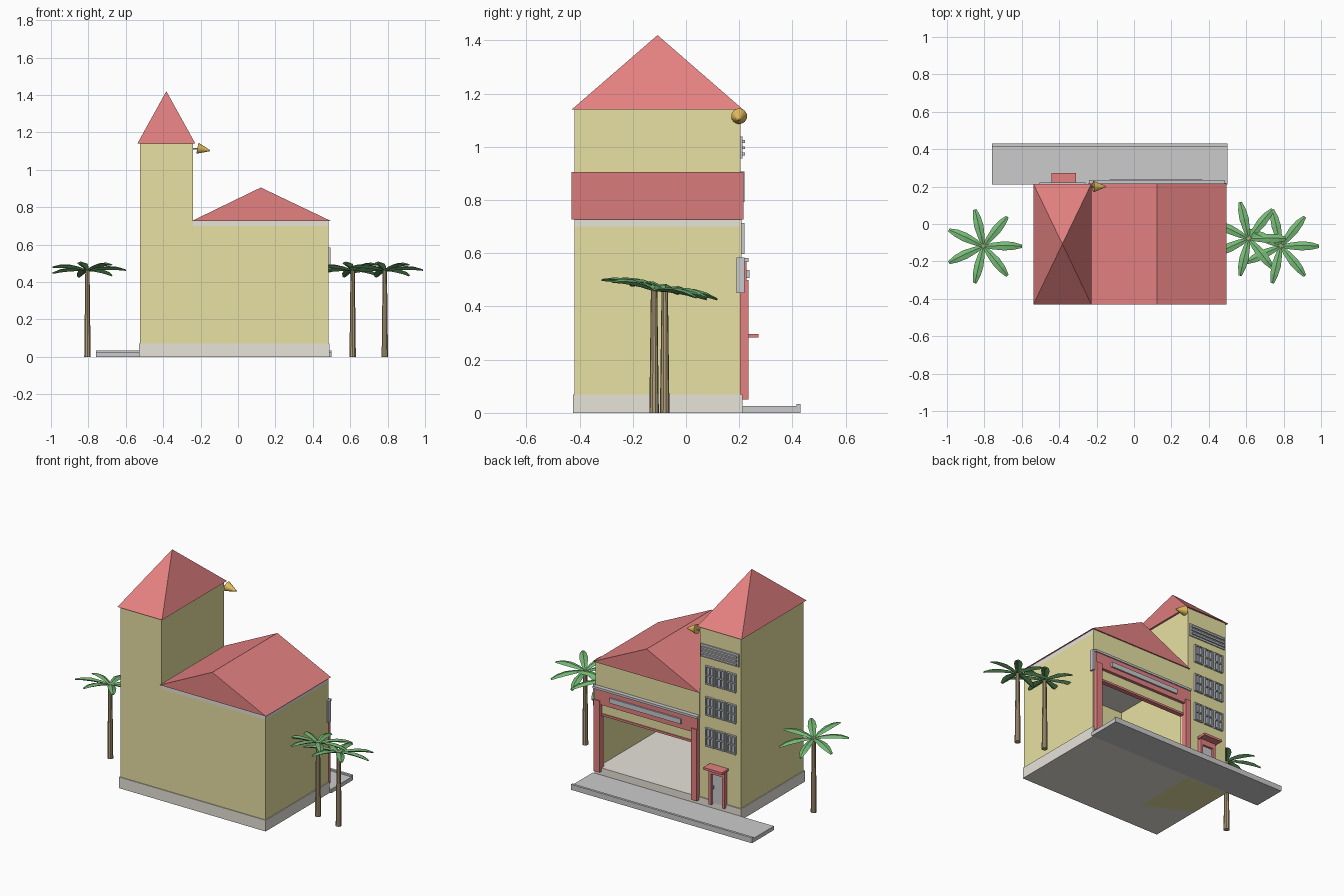
import bpy, bmesh, math
from mathutils import Vector, Matrix

if "Cube" in bpy.data.objects:
    bpy.data.objects.remove(bpy.data.objects["Cube"])


def material(name, rgb):
    m = bpy.data.materials.new(name)
    m.diffuse_color = (*rgb, 1)
    m.use_nodes = True
    m.node_tree.nodes["Principled BSDF"].inputs["Base Color"].default_value = m.diffuse_color
    return m


YELLOW = material("yellow_plaster", (0.80, 0.75, 0.36))
RED = material("red_paint", (0.78, 0.22, 0.22))
CREAM = material("cream_stone", (0.80, 0.77, 0.70))
CONCRETE = material("concrete", (0.62, 0.61, 0.60))
FRAME = material("window_frame", (0.58, 0.59, 0.61))
GLASS = material("glass", (0.45, 0.52, 0.60))
ORANGE = material("orange_horn", (0.85, 0.55, 0.12))
BARK = material("bark", (0.45, 0.35, 0.20))
LEAF = material("leaf", (0.18, 0.48, 0.18))


def mesh_object(name, bm, mat):
    bmesh.ops.recalc_face_normals(bm, faces=bm.faces)
    me = bpy.data.meshes.new(name)
    bm.to_mesh(me)
    bm.free()
    me.materials.append(mat)
    ob = bpy.data.objects.new(name, me)
    bpy.context.collection.objects.link(ob)
    return ob


def boxes(name, mat, *bounds):
    """One object from boxes given as x0, x1, y0, y1, z0, z1."""
    bm = bmesh.new()
    for x0, x1, y0, y1, z0, z1 in bounds:
        mid = Vector(((x0 + x1) / 2, (y0 + y1) / 2, (z0 + z1) / 2))
        mat4 = Matrix.Translation(mid) @ Matrix.Diagonal((x1 - x0, y1 - y0, z1 - z0, 1))
        bmesh.ops.create_cube(bm, size=1, matrix=mat4)
    return mesh_object(name, bm, mat)


def hull(name, mat, points):
    bm = bmesh.new()
    for p in points:
        bm.verts.new(p)
    bmesh.ops.convex_hull(bm, input=bm.verts)
    bmesh.ops.dissolve_limit(bm, angle_limit=0.01, verts=bm.verts, edges=bm.edges)
    return mesh_object(name, bm, mat)


def tapered(name, mat, a, b, r0, r1, sides):
    a, b = Vector(a), Vector(b)
    d = b - a
    bm = bmesh.new()
    rot = d.to_track_quat('Z', 'Y').to_matrix().to_4x4()
    bmesh.ops.create_cone(bm, cap_ends=True, segments=sides, radius1=r0, radius2=r1,
                          depth=d.length, matrix=Matrix.Translation((a + b) / 2) @ rot)
    return mesh_object(name, bm, mat)


# Building shell: solid tower, hollow hall with one large opening
Y0, Y1 = -0.42, 0.205
boxes("tower", YELLOW, (-0.525, -0.24, Y0, Y1, 0, 1.14))
boxes("hall_walls", YELLOW,
      (0.465, 0.485, Y0, Y1, 0.07, 0.70),
      (-0.24, 0.465, Y0, Y0 + 0.02, 0.07, 0.70),
      (-0.24, -0.20, Y1 - 0.02, Y1, 0.07, 0.70),
      (0.44, 0.465, Y1 - 0.02, Y1, 0.07, 0.70),
      (-0.20, 0.44, Y1 - 0.02, Y1 + 0.004, 0.41, 0.70))
boxes("hall_cornice", CREAM, (-0.24, 0.485, Y0, Y1, 0.70, 0.73))
boxes("plinth", CREAM, (-0.53, 0.49, -0.425, 0.212, 0, 0.07))
boxes("gable_front", YELLOW, (-0.24, 0.485, Y1, Y1 + 0.004, 0.58, 0.73))

# Roofs
hull("hall_roof", RED, [(x, y, z) for y in (-0.43, 0.217)
                        for x, z in ((-0.245, 0.727), (0.495, 0.727), (0.122, 0.905))])
hull("tower_roof", RED, [(x, y, 1.14) for x in (-0.538, -0.228) for y in (-0.43, 0.215)]
     + [(-0.383, -0.107, 1.42)])

# Driveway with raised outer kerb
boxes("driveway", CONCRETE, (-0.76, 0.50, 0.212, 0.43, 0, 0.025))
boxes("kerb", CONCRETE, (-0.76, 0.50, 0.415, 0.43, 0.025, 0.034))

# Bay frame, header and blank sign panel
boxes("bay_frame", RED,
      (-0.238, -0.198, 0.20, 0.235, 0.05, 0.50),
      (0.438, 0.478, 0.20, 0.235, 0.05, 0.50),
      (-0.238, 0.478, 0.20, 0.228, 0.475, 0.57),
      (-0.198, 0.438, 0.185, 0.215, 0.40, 0.413))
boxes("header_trim", FRAME, (-0.24, 0.485, 0.20, 0.235, 0.568, 0.582))
boxes("sign_panel", FRAME, (-0.13, 0.365, 0.22, 0.238, 0.507, 0.538))
boxes("wall_box", FRAME, (0.48, 0.495, 0.19, 0.219, 0.45, 0.585))

# Entrance door with canopy
boxes("door", FRAME, (-0.41, -0.335, 0.20, 0.215, 0.06, 0.26))
boxes("door_frame", RED,
      (-0.428, -0.41, 0.20, 0.228, 0.05, 0.28),
      (-0.335, -0.317, 0.20, 0.228, 0.05, 0.28),
      (-0.428, -0.317, 0.20, 0.228, 0.245, 0.28),
      (-0.44, -0.31, 0.20, 0.272, 0.283, 0.297))
boxes("door_handle", FRAME, (-0.345, -0.34, 0.21, 0.222, 0.15, 0.17))

# Tower windows: three floors of three glazed sashes
for floor, zc in enumerate((0.46, 0.655, 0.85)):
    frame, glass = [], []
    for xc in (-0.465, -0.39, -0.315):
        w, h, t = 0.031, 0.058, 0.007
        glass.append((xc - w, xc + w, 0.20, 0.209, zc - h, zc + h))
        for s in (-1, 1):
            e = xc + s * (w - t / 2)
            frame.append((e - t / 2, e + t / 2, 0.20, 0.219, zc - h, zc + h))
        for z in (zc - h + t / 2, zc, zc + h - t / 2):
            frame.append((xc - w, xc + w, 0.20, 0.218, z - t / 2, z + t / 2))
        frame.append((xc - t / 3, xc + t / 3, 0.20, 0.217, zc - h, zc + h))
    boxes(f"window_glass_{floor}", GLASS, *glass)
    boxes(f"window_frame_{floor}", FRAME, *frame)

# Louvre vent near the tower top
boxes("louvre_panel", FRAME, (-0.515, -0.25, 0.20, 0.212, 0.957, 1.038))
boxes("louvre_slats", FRAME, *[(-0.505, -0.26, 0.21, 0.222, z, z + 0.011)
                               for z in (0.968, 0.991, 1.014)])

# Horn on the tower corner
tapered("horn_stem", FRAME, (-0.245, 0.20, 1.112), (-0.21, 0.20, 1.112), 0.004, 0.004, 8)
tapered("horn", ORANGE, (-0.217, 0.20, 1.115), (-0.15, 0.20, 1.102), 0.03, 0.003, 16)


# Palm crowns: seven arched, ridged fronds, the whole crown leaning along y
def frond_crown(name, base):
    bm = bmesh.new()
    stations = ((0.0, 0.007, 0.0), (0.05, 0.018, 0.012), (0.11, 0.025, 0.017),
                (0.16, 0.021, 0.014), (0.205, 0.009, 0.004))
    tilt = Matrix.Translation(base) @ Matrix.Rotation(math.radians(-10.5), 4, 'X')
    for i in range(7):
        m = tilt @ Matrix.Rotation(2 * math.pi * i / 7, 4, 'Z')
        rings = [[bm.verts.new(m @ Vector(p)) for p in
                  ((r, -w, z), (r, 0, z + 0.35 * w), (r, w, z), (r, 0, z - 0.5 * w))]
                 for r, w, z in stations]
        for a, b in zip(rings, rings[1:]):
            for k in range(4):
                bm.faces.new((a[k], a[(k + 1) % 4], b[(k + 1) % 4], b[k]))
        bm.faces.new(rings[0])
        bm.faces.new(rings[-1])
    return mesh_object(name, bm, LEAF)


for i, (x, y) in enumerate(((-0.805, -0.12), (0.613, -0.08), (0.785, -0.12))):
    tapered(f"palm_trunk_{i}", BARK, (x, y, 0), (x, y, 0.465), 0.018, 0.012, 10)
    frond_crown(f"palm_crown_{i}", (x, y, 0.46))
